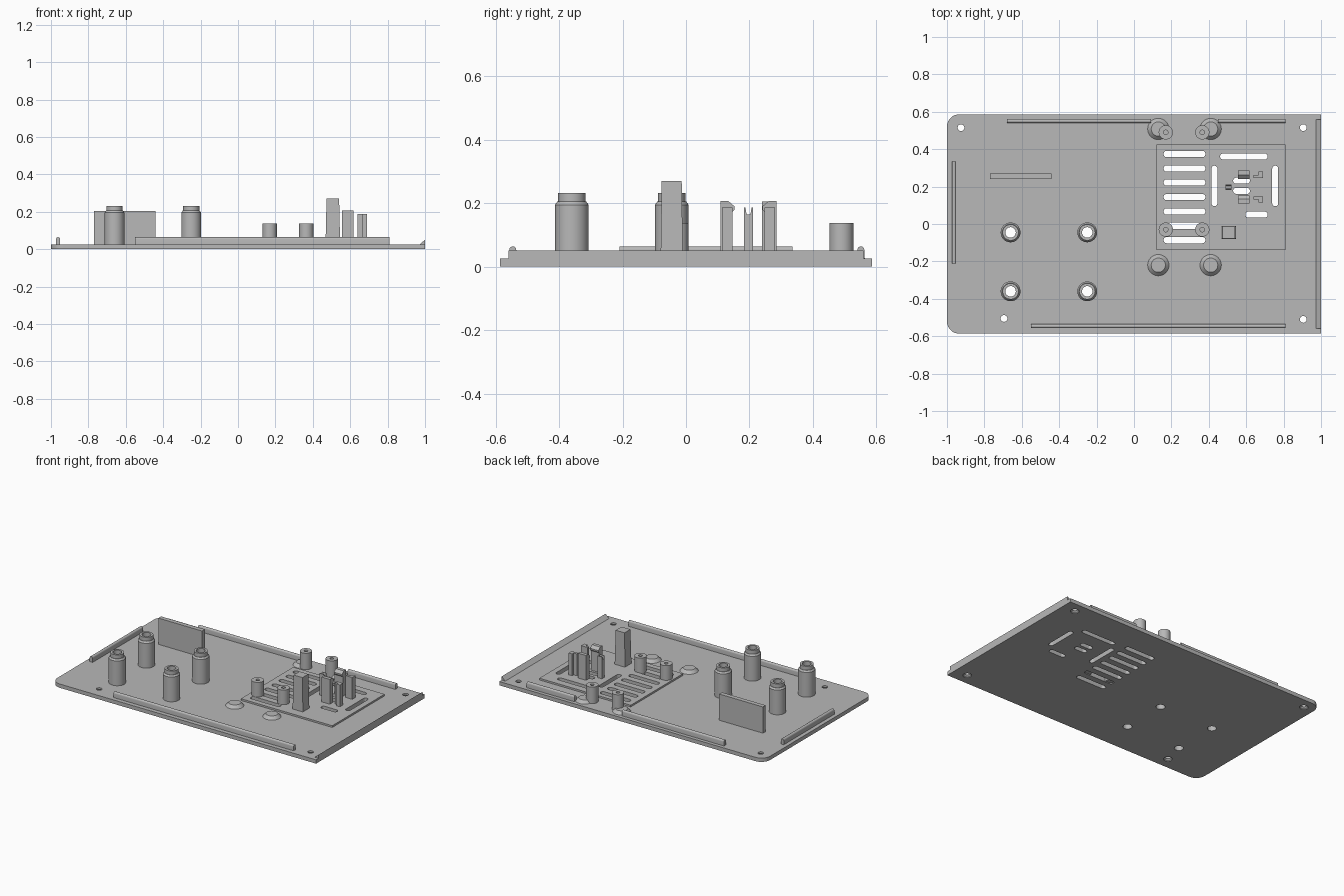
import bpy, bmesh, math

if "Cube" in bpy.data.objects:
    bpy.data.objects.remove(bpy.data.objects["Cube"])

grey = bpy.data.materials.new("plain grey")
grey.diffuse_color = (0.48, 0.48, 0.48, 1)
grey.use_nodes = True
grey.node_tree.nodes["Principled BSDF"].inputs["Base Color"].default_value = grey.diffuse_color
TOP = 0.026   # top of base plate
DECK = 0.038  # top of raised vent panel


def finish(name, bm, smooth=False):
    bmesh.ops.remove_doubles(bm, verts=bm.verts, dist=1e-6)
    bmesh.ops.recalc_face_normals(bm, faces=bm.faces)
    me = bpy.data.meshes.new(name)
    bm.to_mesh(me)
    bm.free()
    ob = bpy.data.objects.new(name, me)
    bpy.context.collection.objects.link(ob)
    me.materials.append(grey)
    if smooth:
        bpy.ops.object.select_all(action='DESELECT')
        ob.select_set(True)
        bpy.context.view_layer.objects.active = ob
        bpy.ops.object.shade_smooth_by_angle(angle=math.radians(30))
    return ob


def prism(bm, pts, a, b, axis='z'):
    """Extrude a 2D outline between a and b along an axis."""
    def at(p, h):
        return {'z': (p[0], p[1], h), 'x': (h, p[0], p[1]), 'y': (p[0], h, p[1])}[axis]
    lo = [bm.verts.new(at(p, a)) for p in pts]
    hi = [bm.verts.new(at(p, b)) for p in pts]
    bm.faces.new(lo[::-1])
    bm.faces.new(hi)
    n = len(pts)
    for i in range(n):
        j = (i + 1) % n
        bm.faces.new((lo[i], lo[j], hi[j], hi[i]))


def rect(x0, x1, y0, y1):
    return [(x0, y0), (x1, y0), (x1, y1), (x0, y1)]


def rounded(x0, x1, y0, y1, radii, seg=8):
    """Rectangle outline with a radius per corner, from lower left round."""
    out = []
    for k, (x, y, sx, sy) in enumerate(((x0, y0, 1, 1), (x1, y0, -1, 1),
                                        (x1, y1, -1, -1), (x0, y1, 1, -1))):
        r = radii[k]
        for i in range(seg + 1 if r else 1):
            a = math.pi * (1 + k / 2) + i * math.pi / 2 / seg
            c = (math.cos(a), math.sin(a)) if r else (0, 0)
            out.append((x + sx * r + r * c[0], y + sy * r + r * c[1]))
    return out


def lathe(bm, x, y, profile, closed=False, seg=32):
    """Turn (radius, height) points about a vertical axis."""
    rings = [[bm.verts.new((x + r * math.cos(2 * math.pi * i / seg),
                            y + r * math.sin(2 * math.pi * i / seg), z))
              for i in range(seg)] if r > 0 else [bm.verts.new((x, y, z))]
             for r, z in profile]
    pairs = list(zip(rings, rings[1:])) + ([(rings[-1], rings[0])] if closed else [])
    for p, q in pairs:
        for i in range(seg):
            j = (i + 1) % seg
            vs = [p[i % len(p)], p[j % len(p)], q[j % len(q)], q[i % len(q)]]
            bm.faces.new(list(dict.fromkeys(vs)))


def block(name, x0, x1, y0, y1, z0, z1):
    bm = bmesh.new()
    prism(bm, rect(x0, x1, y0, y1), z0, z1)
    return finish(name, bm)


TALL = [(x, y) for x in (-0.66, -0.25) for y in (-0.045, -0.36)]

# Cutter: vent slots, stand-off bores and countersunk screw holes
bm = bmesh.new()
slots = [(0.158, 0.382, y - 0.017, y + 0.017)
         for y in (0.374, 0.297, 0.222, 0.144, 0.067, -0.01, -0.086)]
slots += [(x - 0.016, x + 0.016, 0.095, 0.312) for x in (0.43, 0.755)]
slots += [(0.46, 0.715, 0.345, 0.377), (0.595, 0.715, 0.034, 0.066),
          (0.53, 0.62, 0.216, 0.248), (0.53, 0.62, 0.161, 0.193)]
for s in slots:
    r = min(s[1] - s[0], s[3] - s[2]) * 0.499
    prism(bm, rounded(*s, [r] * 4, seg=6), -0.1, 0.1)
for x, y in TALL:
    lathe(bm, x, y, [(0, -0.1), (0.028, -0.1), (0.028, 0.1), (0, 0.1)])
for x, y in ((-0.925, 0.515), (-0.695, -0.505), (0.905, 0.515), (0.905, -0.51)):
    lathe(bm, x, y, [(0, -0.1), (0.027, -0.1), (0.027, 0.006), (0.018, 0.014),
                     (0.018, 0.1), (0, 0.1)])
cutter = finish("hole_cutter", bm)
cutter.hide_render = True


def cut(ob):
    mod = ob.modifiers.new("holes", 'BOOLEAN')
    mod.operation = 'DIFFERENCE'
    mod.solver = 'EXACT'
    mod.object = cutter
    bpy.context.view_layer.objects.active = ob
    bpy.ops.object.modifier_apply(modifier=mod.name)


# Base plate, rounded at the left end, and raised vent panel
bm = bmesh.new()
prism(bm, rounded(-1, 1, -0.586, 0.586, [0.065, 0, 0, 0.065]), 0, TOP)
cut(finish("base_plate", bm))
cut(block("vent_panel", 0.12, 0.81, -0.14, 0.425, 0.02, DECK))
bpy.data.objects.remove(cutter)

# Sloped lip along the right end
bm = bmesh.new()
prism(bm, [(0.973, 0.02), (1, 0.02), (1, 0.051), (0.973, TOP)], -0.56, 0.56, 'y')
finish("end_lip", bm)


# Locating rails with rounded tops
def rail_profile(c, w=0.011, top=0.064):
    return [(c - w, 0.02), (c + w, 0.02)] + [
        (c + w * math.cos(a), top - w + w * math.sin(a))
        for a in (i * math.pi / 8 for i in range(9))]


for name, y, x0, x1 in (("front_rail", -0.546, -0.55, 0.81),
                        ("back_rail_left", 0.551, -0.68, 0.09),
                        ("back_rail_right", 0.551, 0.45, 0.81)):
    bm = bmesh.new()
    prism(bm, rail_profile(y), x0, x1, 'x')
    finish(name, bm, True)
bm = bmesh.new()
prism(bm, rail_profile(-0.962), -0.21, 0.335, 'y')
finish("left_rail", bm, True)

# Tall stepped stand-offs with through bores
for i, (x, y) in enumerate(TALL):
    bm = bmesh.new()
    lathe(bm, x, y, [(0.028, TOP), (0.053, TOP), (0.053, 0.195), (0.045, 0.206),
                     (0.043, 0.206), (0.043, 0.232), (0.028, 0.232)], closed=True)
    finish(f"tall_standoff_{i + 1}", bm, True)

# Short stand-offs with blind bores
for i, (x, y) in enumerate((x, y) for x in (0.17, 0.365) for y in (-0.03, 0.49)):
    bm = bmesh.new()
    lathe(bm, x, y, [(0, 0.005), (0.038, 0.005), (0.038, 0.138),
                     (0.012, 0.138), (0.012, 0.06), (0, 0.06)])
    finish(f"short_standoff_{i + 1}", bm, True)

# Low conical feet pads
for i, (x, y) in enumerate((x, y) for x in (0.13, 0.41) for y in (-0.22, 0.508)):
    bm = bmesh.new()
    lathe(bm, x, y, [(0, 0.02), (0.057, 0.02), (0.057, TOP), (0.038, 0.046), (0, 0.046)])
    finish(f"foot_pad_{i + 1}", bm, True)

# Divider wall
block("divider_wall", -0.77, -0.44, 0.24, 0.27, 0.02, 0.205)

# Slightly tapered square post
ob = block("square_post", 0.468, 0.546, -0.08, -0.01, 0.03, 0.27)
for v in ob.data.vertices:
    if v.co.z > 0.2:
        v.co.x = 0.507 + (v.co.x - 0.507) * 0.86
        v.co.y = -0.045 + (v.co.y + 0.045) * 0.9

# Clip pairs facing each other, mirrored about the pair centre
MID = 0.197
for side, s in (("back", 1), ("front", -1)):
    bm = bmesh.new()
    prism(bm, [(MID + s * a, z) for a, z in ((0.052, 0.03), (0.088, 0.03), (0.088, 0.207),
               (0.064, 0.207), (0.044, 0.19), (0.044, 0.18), (0.052, 0.172))],
          0.555, 0.617, 'x')
    finish(f"{side}_clip", bm)
    # L-shaped guide beside each clip
    bm = bmesh.new()
    y0, y1, ym = (MID + s * a for a in (0.05, 0.083, 0.066))
    prism(bm, [(0.64, y0), (0.69, y0), (0.69, y1), (0.665, y1), (0.665, ym), (0.64, ym)],
          0.03, 0.187)
    finish(f"{side}_guide", bm)

# Notched stop between the clips
bm = bmesh.new()
prism(bm, [(0.183, 0.03), (0.211, 0.03), (0.211, 0.187), (0.207, 0.187), (0.203, 0.165),
           (0.191, 0.165), (0.187, 0.187), (0.183, 0.187)], 0.488, 0.52, 'x')
finish("middle_stop", bm)
